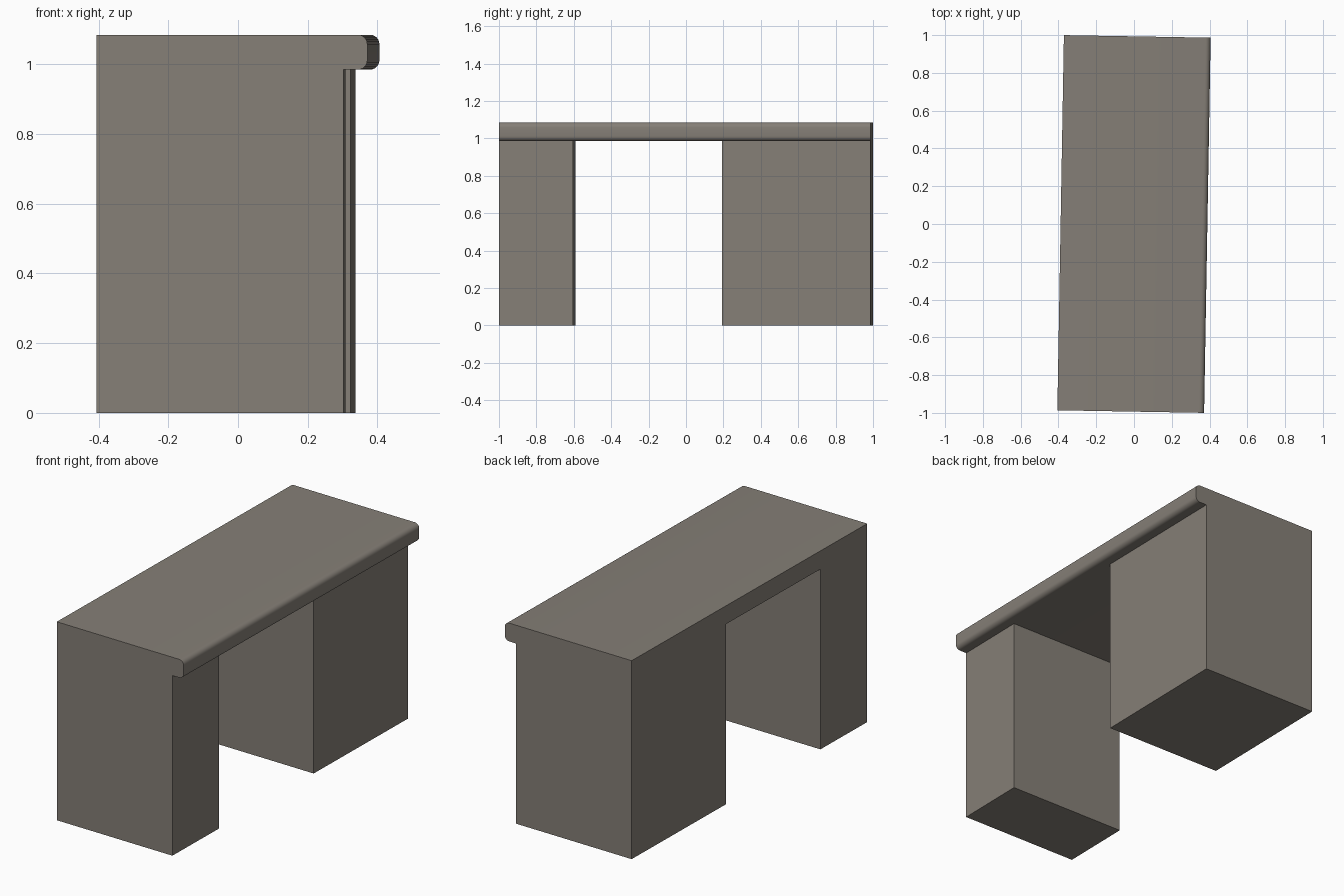
import bpy, math
from mathutils import Matrix

if "Cube" in bpy.data.objects:
    bpy.data.objects.remove(bpy.data.objects["Cube"])

HALF_W, HALF_L = 0.3885, 0.9932   # countertop half width and half length
LEG_X = 0.3195                    # right face of both pedestals
SLAB_Z, TOP_Z = 0.985, 1.085      # countertop underside and top
RADIUS = 0.027                    # rounding of the right edge
TURN = Matrix.Rotation(math.radians(-1), 4, 'Z')

stone = bpy.data.materials.new("taupe_stone")
stone.diffuse_color = (0.235, 0.212, 0.184, 1)
stone.use_nodes = True
stone.node_tree.nodes["Principled BSDF"].inputs["Base Color"].default_value = stone.diffuse_color


def extrude_y(name, profile, y0, y1):
    """Prism with a closed (x, z) profile, listed counter-clockwise from the front."""
    n = len(profile)
    verts = [(x, y, z) for y in (y0, y1) for x, z in profile]
    faces = [tuple(range(n)), tuple(reversed(range(n, 2 * n)))]
    faces += [(i, i + n, (i + 1) % n + n, (i + 1) % n) for i in range(n)]
    mesh = bpy.data.meshes.new(name)
    mesh.from_pydata(verts, [], faces)
    mesh.transform(TURN)
    mesh.materials.append(stone)
    obj = bpy.data.objects.new(name, mesh)
    bpy.context.collection.objects.link(obj)
    return obj


def corner(cx, cz, start):
    """Quarter circle of profile points."""
    return [(cx + RADIUS * math.cos(math.radians(start + 15 * i)),
             cz + RADIUS * math.sin(math.radians(start + 15 * i))) for i in range(7)]


# Pedestals: shallow one in front, deep one behind
leg = [(-HALF_W, 0), (LEG_X, 0), (LEG_X, SLAB_Z), (-HALF_W, SLAB_Z)]
extrude_y("front_pedestal", leg, -HALF_L, -0.598)
extrude_y("back_pedestal", leg, 0.198, HALF_L)

# Countertop with a rounded overhanging right edge
slab = [(-HALF_W, SLAB_Z)]
slab += corner(HALF_W - RADIUS, SLAB_Z + RADIUS, -90)
slab += corner(HALF_W - RADIUS, TOP_Z - RADIUS, 0)
slab += [(-HALF_W, TOP_Z)]
top = extrude_y("countertop", slab, -HALF_L, HALF_L)
bpy.context.view_layer.objects.active = top
top.select_set(True)
bpy.ops.object.shade_smooth_by_angle(angle=math.radians(30))
